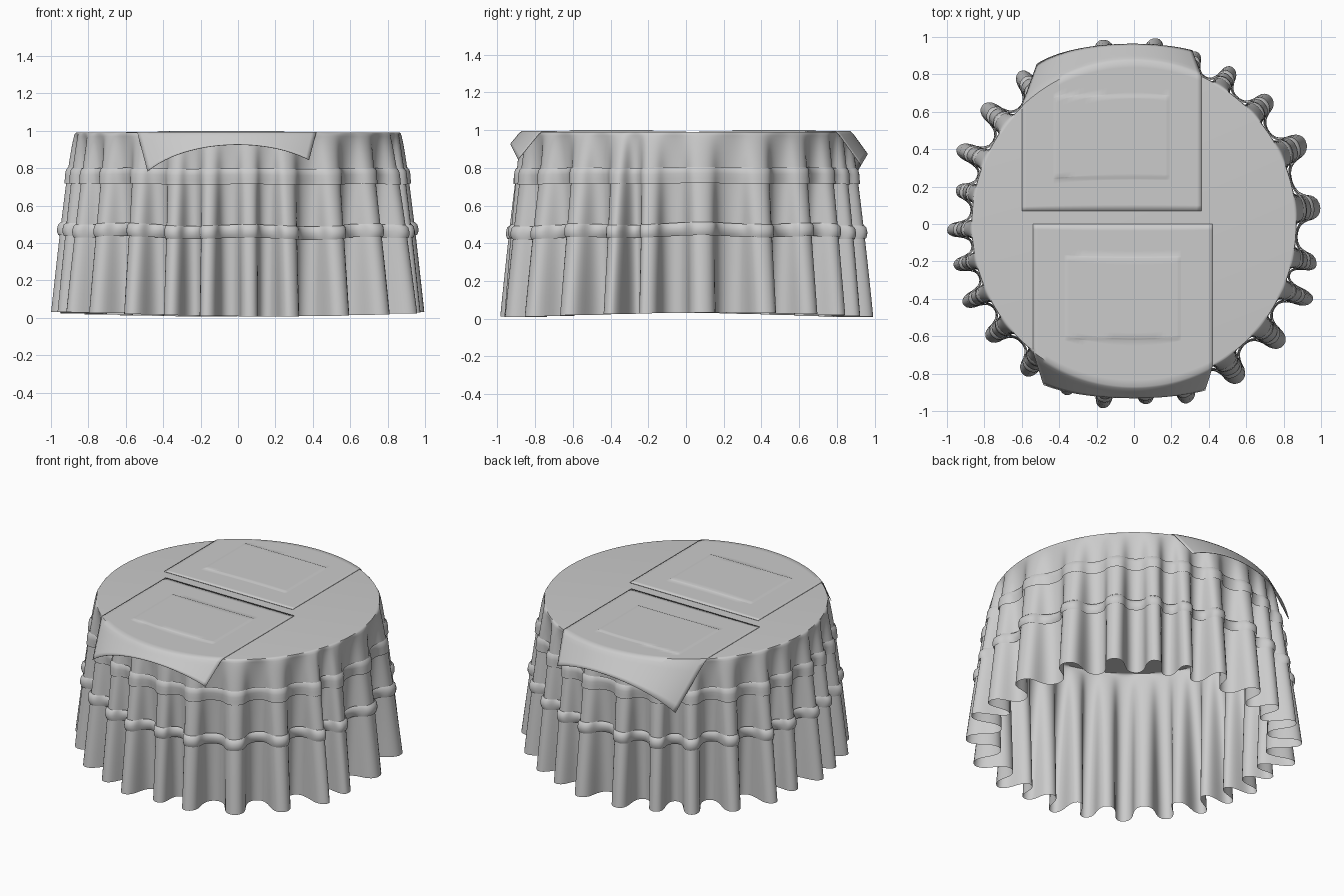
import bpy, math

if "Cube" in bpy.data.objects:
    bpy.data.objects.remove(bpy.data.objects["Cube"])

R, TOP = 0.87, 0.988
# fold crests round the cloth: (angle in degrees, crest radius at the hem)
FOLDS = [(-178, 1.0), (-167, .99), (-155, 1.01), (-142, 1.0), (-126, 1.0), (-112, .985),
         (-100, 1.0), (-86, .965), (-73.5, 1.0), (-56, 1.02), (-39, 1.03), (-23, 1.04),
         (-13, 1.0), (5, 1.0), (26, 1.02), (43, 1.0), (58, .99), (70, .98), (83, 1.0),
         (100, 1.0), (114, .985), (127, 1.02), (142, 1.03), (157, 1.03), (169, .97)]
STEPS = 24

linen = bpy.data.materials.new("grey linen")
linen.diffuse_color = (0.6, 0.6, 0.6, 1)
linen.use_nodes = True
linen.node_tree.nodes["Principled BSDF"].inputs["Base Color"].default_value = linen.diffuse_color


def make(name, verts, faces):
    me = bpy.data.meshes.new(name)
    me.from_pydata(verts, [], faces)
    me.materials.append(linen)
    ob = bpy.data.objects.new(name, me)
    bpy.context.collection.objects.link(ob)
    bpy.ops.object.select_all(action='DESELECT')
    ob.select_set(True)
    bpy.context.view_layer.objects.active = ob
    bpy.ops.object.shade_smooth_by_angle(angle=math.radians(50))
    return ob


def fold_ring(z, lift=0.0, fill=0.0, wobble=0.0):
    """One horizontal ring of the pleated cloth at height z."""
    t = min(1, max(0, (TOP - z) / (TOP - 0.02)))
    ring = []
    for i, (a0, r0) in enumerate(FOLDS):
        a1, r1 = FOLDS[(i + 1) % len(FOLDS)]
        if a1 < a0:
            a1 += 360
        for k in range(STEPS):
            p = 2 * math.pi * k / STEPS
            # squared-off wave with narrow crests
            q = p - t ** .5 * (0.12 * math.sin(p) - 0.36 * math.sin(2 * p))
            f = q / (2 * math.pi)
            a = math.radians(a0 + (a1 - a0) * f)
            s = k / STEPS
            tip = r0 + (r1 - r0) * s * s * (3 - 2 * s)
            hi = R + (tip - R) * (0.55 * t ** .6 + 0.45 * t)
            lo = R - 0.05 * t ** .6
            w = 0.5 + 0.5 * math.cos(p)
            r = lo + (hi - lo) * w + lift + fill * (1 - w)
            dz = wobble * math.sin(5 * a + 1) * math.cos(3 * a)
            hem = 0.012 * t ** 4 * math.sin(a * 2 + 1.2)
            ring.append((r * math.cos(a), r * math.sin(a), z + dz + hem))
    return ring


def loft(rings):
    n = len(rings[0])
    verts = [v for ring in rings for v in ring]
    faces = [(j * n + i, (j + 1) * n + i, (j + 1) * n + (i + 1) % n, j * n + (i + 1) % n)
             for j in range(len(rings) - 1) for i in range(n)]
    return verts, faces


# Tablecloth: flat round top, softly rounded rim, pleated skirt
rim = fold_ring(TOP)
rings = [[(x * k, y * k, z) for x, y, _ in rim] for k, z in ((.985, .991), (.996, .99))]
levels = [TOP - 0.005, .97, .95, .92, .88, .83, .77, .70, .62, .52, .42, .32, .22, .12, .02]
rings += [fold_ring(z) for z in levels]
verts, faces = loft(rings)
faces.append(tuple(range(len(rim))))
make("tablecloth", verts, faces)

# Ribbons round the skirt, bulging slightly and bridging the hollows
upper = [(.80, .002), (.788, .010), (.765, .012), (.74, .010), (.715, .009)]
make("upper_ribbon", *loft([fold_ring(z, o, 0.012, 0.004) for z, o in upper]))
lower = [(.50, .002), (.488, .014), (.465, .017), (.445, .014), (.43, .006)]
make("lower_ribbon", *loft([fold_ring(z, o, 0.025, 0.012) for z, o in lower]))


def place_mat(name, x0, x1, start, length, side, reach):
    """Square napkin lying on the top with its outer end hanging over the rim."""
    inset, step = 0.17, 0.012
    cols = 40
    xs = sorted([x0 + (x1 - x0) * i / cols for i in range(cols + 1)]
                + [x0 + inset, x0 + inset + step, x1 - inset - step, x1 - inset])
    flat, hang = 24, 8
    verts = []
    for x in xs:
        edge = math.sqrt(R * R - x * x)
        stop = min(edge, start + length)
        ys = [start + (stop - start) * j / flat for j in range(flat + 1)]
        # pin two rows on each border of the raised panel
        marks = (inset, inset + step, length - 2 * inset - step, length - 2 * inset)
        for m in marks:
            ys.append(min(start + m, stop - 0.002))
        for y in sorted(ys):
            dx = min(x - x0, x1 - x) - inset
            dy = min(y - start - inset, start + length - 2 * inset - y)
            rise = 0.005 * max(0, min(1, min(dx, dy) / step))
            verts.append((x, side * y, 0.995 + rise))
        over = start + length - stop
        for j in range(1, hang + 1):
            s = over * j / hang
            bend = min(1, s / 0.04)
            pull = -0.2 * s * (2 * (x - x0) / (x1 - x0) - 1)
            y = edge + reach * s + 0.006 * bend
            verts.append((x + pull, side * y, 0.995 - 0.76 * s * (0.6 + 0.4 * bend)))
    n = flat + 5 + hang
    faces = []
    for i in range(len(xs) - 1):
        for j in range(n - 1):
            f = (i * n + j, (i + 1) * n + j, (i + 1) * n + j + 1, i * n + j + 1)
            faces.append(f if side > 0 else f[::-1])
    ob = make(name, verts, faces)
    mod = ob.modifiers.new("thickness", 'SOLIDIFY')
    mod.thickness, mod.offset = 0.003, -1


# Two napkins, front and back
place_mat("front_napkin", -0.54, 0.42, 0.0, 0.96, -1, 0.62)
place_mat("back_napkin", -0.60, 0.36, 0.07, 0.96, 1, 0.55)
